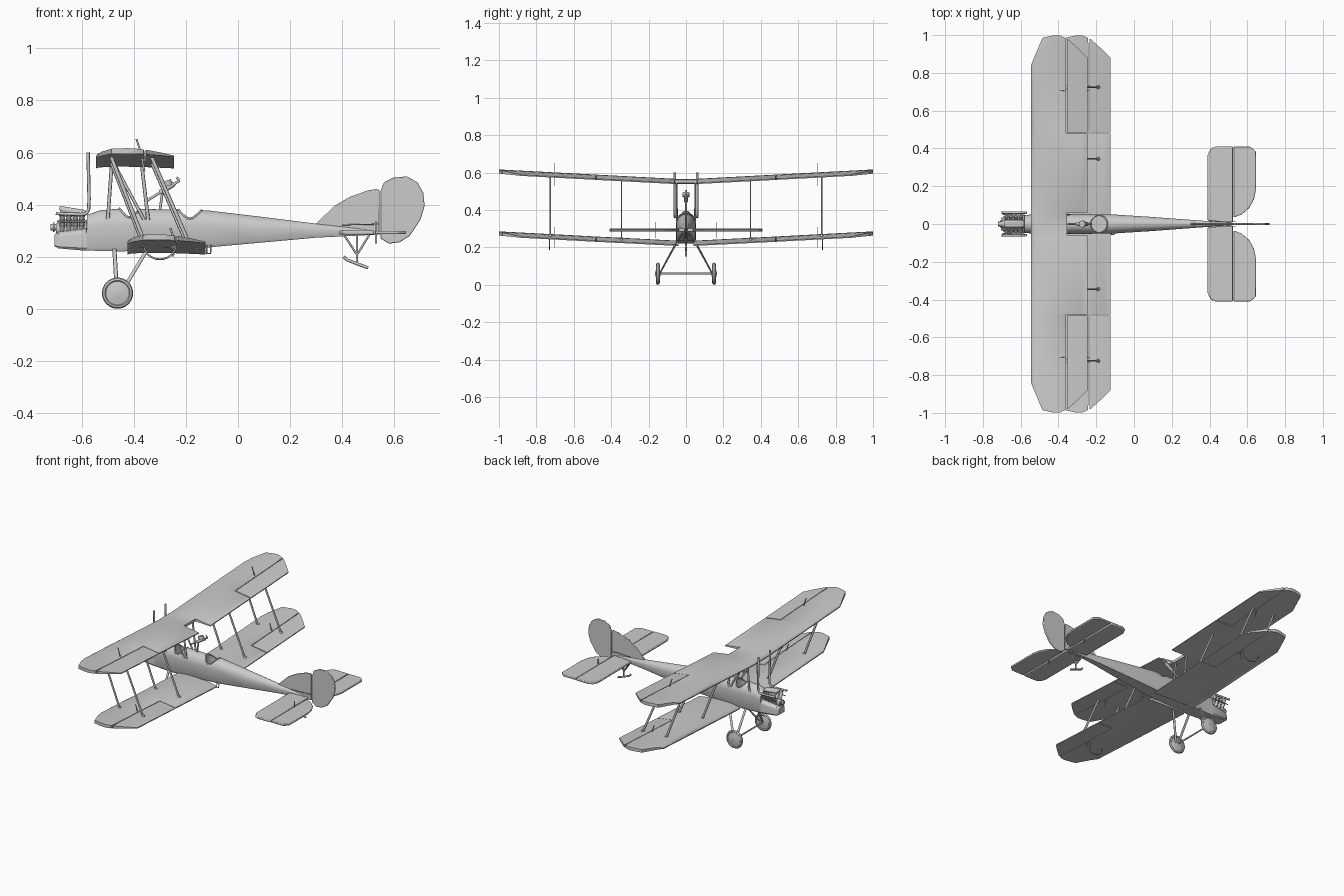
import bpy, bmesh, math
from math import sin, cos, pi, sqrt
from mathutils import Vector, Matrix

if "Cube" in bpy.data.objects:
    bpy.data.objects.remove(bpy.data.objects["Cube"])


def finish(ob, angle=35):
    bpy.ops.object.select_all(action='DESELECT')
    ob.select_set(True)
    bpy.context.view_layer.objects.active = ob
    bpy.ops.object.shade_smooth_by_angle(angle=math.radians(angle))
    return ob


def from_bm(name, bm, mirror=False):
    bmesh.ops.recalc_face_normals(bm, faces=bm.faces)
    me = bpy.data.meshes.new(name)
    bm.to_mesh(me)
    bm.free()
    ob = bpy.data.objects.new(name, me)
    bpy.context.collection.objects.link(ob)
    finish(ob)
    if mirror:
        m = ob.modifiers.new("mirror", 'MIRROR')
        m.use_axis = (False, True, False)
        m.use_mirror_merge = True
    return ob


def loft(bm, rings, cap_start=True, cap_end=True):
    vs = [[bm.verts.new(p) for p in r] for r in rings]
    n = len(vs[0])
    for a, b in zip(vs, vs[1:]):
        for i in range(n):
            bm.faces.new((a[i], a[(i + 1) % n], b[(i + 1) % n], b[i]))
    if cap_start:
        bm.faces.new(vs[0])
    if cap_end:
        bm.faces.new(vs[-1])


def struts(name, pairs, rx=.008, ry=.004):
    """Streamlined struts with elliptical section, mirrored left to right."""
    bm = bmesh.new()
    for a, b in pairs:
        loft(bm, [[(p[0] + rx * cos(2 * pi * i / 10), p[1] + ry * sin(2 * pi * i / 10), p[2])
                   for i in range(10)] for p in (a, b)])
    return from_bm(name, bm, True)


def tubes(name, paths, r, mirror=True, cyclic=False):
    cu = bpy.data.curves.new(name, 'CURVE')
    cu.dimensions = '3D'
    cu.bevel_depth, cu.bevel_resolution, cu.use_fill_caps = r, 2, True
    for path in paths:
        for s in ((1, -1) if mirror else (1,)):
            sp = cu.splines.new('POLY')
            sp.points.add(len(path) - 1)
            for pt, (x, y, z) in zip(sp.points, path):
                pt.co = (x, y * s, z, 1)
            sp.use_cyclic_u = cyclic
    ob = bpy.data.objects.new(name, cu)
    bpy.context.collection.objects.link(ob)
    return ob


def cyl(bm, a, b, r1, r2=None, seg=16):
    a, b = Vector(a), Vector(b)
    d = b - a
    mat = Matrix.Translation((a + b) / 2) @ d.to_track_quat('Z', 'Y').to_matrix().to_4x4()
    bmesh.ops.create_cone(bm, cap_ends=True, segments=seg, radius1=r1,
                          radius2=r1 if r2 is None else r2, depth=d.length, matrix=mat)


def plate(name, outline, place, t, mirror=False):
    """Thin panel: outline points mapped to space by place(u, v, offset)."""
    bm = bmesh.new()
    loft(bm, [[place(u, v, k) for u, v in outline] for k in (-t, t)])
    ob = from_bm(name, bm, mirror)
    bv = ob.modifiers.new("soft_edge", 'BEVEL')
    bv.width, bv.segments = t * .6, 2
    return ob


# Fuselage: stations of x, half width, bottom, shoulder and top height
S = [(-.705, .03, .24, .265, .285), (-.69, .04, .232, .275, .298), (-.6, .046, .224, .285, .31),
     (-.583, .048, .224, .29, .312), (-.58, .048, .224, .31, .36), (-.53, .05, .222, .32, .378),
     (-.45, .053, .22, .32, .385), (-.12, .051, .235, .32, .378), (.1, .037, .255, .305, .352),
     (.3, .022, .273, .302, .327), (.545, .004, .285, .295, .30)]


def deck(x, y):
    for a, b in zip(S, S[1:]):
        if a[0] <= x <= b[0]:
            k = (x - a[0]) / (b[0] - a[0])
            w, zs, zt = (a[i] + (b[i] - a[i]) * k for i in (1, 3, 4))
            return zs + (zt - zs) * sqrt(max(0, 1 - (y / w) ** 2))


bm = bmesh.new()
loft(bm, [[(x, -w * .85, zb), (x, w * .85, zb), (x, w, zb + (zs - zb) * .15)] +
          [(x, w * cos(pi * i / 16), zs + (zt - zs) * sin(pi * i / 16)) for i in range(17)] +
          [(x, -w, zb + (zs - zb) * .15)] for x, w, zb, zs, zt in S])
body = from_bm("fuselage", bm)

# Cockpit openings with padded rims
cockpits = [(-.417, .038), (-.185, .044)]
for x, rx in cockpits:
    bm = bmesh.new()
    loft(bm, [[(x + rx * cos(t * pi / 16), .046 * sin(t * pi / 16), z) for t in range(32)]
              for z in (.26, .45)])
    cutter = from_bm("cockpit_cutter", bm)
    cutter.hide_render = True
    mod = body.modifiers.new("opening", 'BOOLEAN')
    mod.operation, mod.object, mod.solver = 'DIFFERENCE', cutter, 'EXACT'
bpy.context.view_layer.update()
cut = bpy.data.meshes.new_from_object(body.evaluated_get(bpy.context.evaluated_depsgraph_get()))
body.modifiers.clear()
body.data = cut
finish(body)
for ob in [o for o in bpy.data.objects if o.name.startswith("cockpit_cutter")]:
    bpy.data.objects.remove(ob)
tubes("cockpit_rims", [[(x + rx * cos(t * pi / 16), .046 * sin(t * pi / 16),
                         deck(x + rx * cos(t * pi / 16), .046 * sin(t * pi / 16)))
                        for t in range(32)] for x, rx in cockpits], .004, False, True)


# Wings: stations of y, leading edge and trailing edge offset
def wing(name, stations, x0, z0):
    N, rings = 12, []
    for y, le, te in stations:
        top, bot = [], []
        for i in range(N + 1):
            c = le + (te - le) * (i / N) ** 1.4
            u = c / .3
            h = .058 * sqrt(u) * (1 - u)
            z = z0 + .053 * max(0, y - .06)
            top.append((x0 + c, y, z + h + .002))
            bot.append((x0 + c, y, z + .3 * h - .004))
        rings.append(top + bot[::-1])
    bm = bmesh.new()
    loft(bm, rings, cap_start=stations[0][0] > 0)
    return from_bm(name, bm, True)


outer = [(.478, 0, .3), (.48, 0, .185), (.84, 0, .185), (.89, .02, .185),
         (.985, .06, .182), (.999, .12, .15)]
aileron = [(.484, .189, .3), (.88, .189, .3), (.93, .189, .25), (.98, .189, .194)]
wing("upper_wing", [(0, 0, .19), (.06, 0, .19), (.062, 0, .3)] + outer, -.545, .543)
wing("upper_aileron", aileron, -.545, .543)
wing("lower_wing", [(.04, 0, .3)] + outer, -.425, .212)
wing("lower_aileron", aileron, -.425, .212)

# Struts between wings and above the body
pairs = []
for y in (.345, .725):
    dz = .053 * (y - .06)
    pairs += [((-.49, y, .555 + dz), (-.36, y, .222 + dz)),
              ((-.335, y, .555 + dz), (-.19, y, .220 + dz))]
struts("wing_struts", pairs)
struts("cabane_struts", [((-.485, .05, .555), (-.5, .047, .345)),
                         ((-.475, .05, .555), (-.36, .05, .34)),
                         ((-.37, .05, .555), (-.345, .05, .34))], .007)
bm = bmesh.new()
for y in (.345, .725):
    for x, z in ((-.36, .232), (-.19, .227)):
        cyl(bm, (x, y, z + .053 * (y - .06) - .006), (x, y, z + .053 * (y - .06) + .006), .011, .007)
from_bm("strut_feet", bm, True)

# Control horns and wingtip hoops
struts("control_horns", [((-.39, .705, .652), (-.37, .705, .59)), ((-.36, .705, .53), (-.37, .705, .58)),
                         ((-.26, .705, .31), (-.24, .705, .25)), ((-.25, .705, .2), (-.24, .705, .25)),
                         ((.53, .165, .335), (.53, .165, .25))], .004, .002)
tubes("wingtip_hoops", [[(-.3 + .062 * cos(t * pi / 14), .73, .247 - .057 * sin(t * pi / 14))
                         for t in range(15)]], .0035)

# Engine: two banks of finned cylinders
bm = bmesh.new()
for i in range(4):
    x = -.675 + i * .025
    a, b = Vector((x, .012, .295)), Vector((x, .045, .362))
    cyl(bm, a, b, .0085)
    for k in range(4):
        p, q = a.lerp(b, .35 + k * .17), a.lerp(b, .41 + k * .17)
        cyl(bm, p, q, .0115)
    cyl(bm, b, (x, .058, .366), .004, seg=8)
from_bm("engine_cylinders", bm, True)
bm = bmesh.new()
cyl(bm, (-.7, 0, .305), (-.58, 0, .305), .022)
cyl(bm, (-.72, 0, .313), (-.69, 0, .313), .012)
cyl(bm, (-.71, 0, .313), (-.704, 0, .313), .018)
from_bm("crankcase_and_hub", bm)
tubes("exhaust_pipes", [[(-.7, .06, .366), (-.6, .06, .362), (-.583, .06, .366),
                         (-.574, .06, .38), (-.572, .06, .42), (-.576, .06, .6)]], .0065)
tubes("engine_side_rails", [[(-.695, .05, .335), (-.58, .047, .335)]], .003)
plate("air_scoop", [(-.69, .396), (-.58, .378), (-.58, .355), (-.68, .365)],
      lambda u, v, k: (u, k, v), .022)

# Machine gun on its post
bm = bmesh.new()
cyl(bm, (-.35, 0, .415), (-.225, 0, .492), .005)
cyl(bm, (-.3, 0, .446), (-.245, 0, .48), .01)
cyl(bm, (-.268, 0, .472), (-.275, 0, .492), .018)
cyl(bm, (-.30, 0, .375), (-.29, 0, .452), .005)
cyl(bm, (-.225, 0, .492), (-.235, 0, .505), .005)
from_bm("machine_gun", bm)

# Undercarriage
struts("gear_legs", [((-.475, .05, .23), (-.465, .14, .062)), ((-.35, .05, .225), (-.448, .14, .062))], .008, .005)
tubes("axle", [[(-.463, -.165, .06), (-.463, .165, .06)]], .005, False)
bm = bmesh.new()
loft(bm, [[(-.463 + r * cos(t * pi / 16), .15 + y, .06 + r * sin(t * pi / 16)) for t in range(32)]
          for r, y in ((.006, -.014), (.045, -.006), (.049, -.01), (.056, -.008), (.06, 0),
                       (.056, .008), (.049, .01), (.045, .006), (.006, .014))])
from_bm("wheel", bm, True)

# Tailplane, elevators, fin and rudder
flat = lambda u, v, k: (u, v, .293 + k)
upright = lambda u, v, k: (u, k, v)
plate("tailplane", [(.39, .018), (.523, .006), (.523, .41), (.43, .41), (.405, .398), (.39, .365)], flat, .008, True)
plate("elevator", [(.527, .035), (.57, .05), (.61, .085), (.635, .13), (.645, .18), (.645, .385),
                   (.615, .41), (.527, .41)], flat, .006, True)
plate("fin", [(.295, .322), (.37, .395), (.43, .43), (.5, .455), (.535, .46), (.543, .455),
              (.543, .285), (.4, .29)], upright, .005)
plate("rudder", [(.547, .45), (.56, .485), (.6, .505), (.65, .508), (.69, .485), (.712, .445),
                 (.717, .395), (.7, .34), (.66, .28), (.62, .255), (.58, .25), (.547, .27)], upright, .005)
tubes("tail_control_rods", [[(.4, .012, .322), (.54, .012, .325)]], .002)

# Tail skid and boarding step
tubes("tail_skid_frame", [[(.457, 0, .285), (.457, 0, .18)], [(.41, .012, .28), (.455, 0, .21)],
                          [(.505, .008, .285), (.459, 0, .21)]], .004)
tubes("tail_skid", [[(.405, 0, .2), (.42, 0, .187), (.46, 0, .172), (.5, 0, .157)]], .006, False)
tubes("boarding_step", [[(-.12, -.045, .25), (-.12, -.056, .213), (-.105, -.056, .213), (-.105, -.045, .25)]],
      .003, False)
